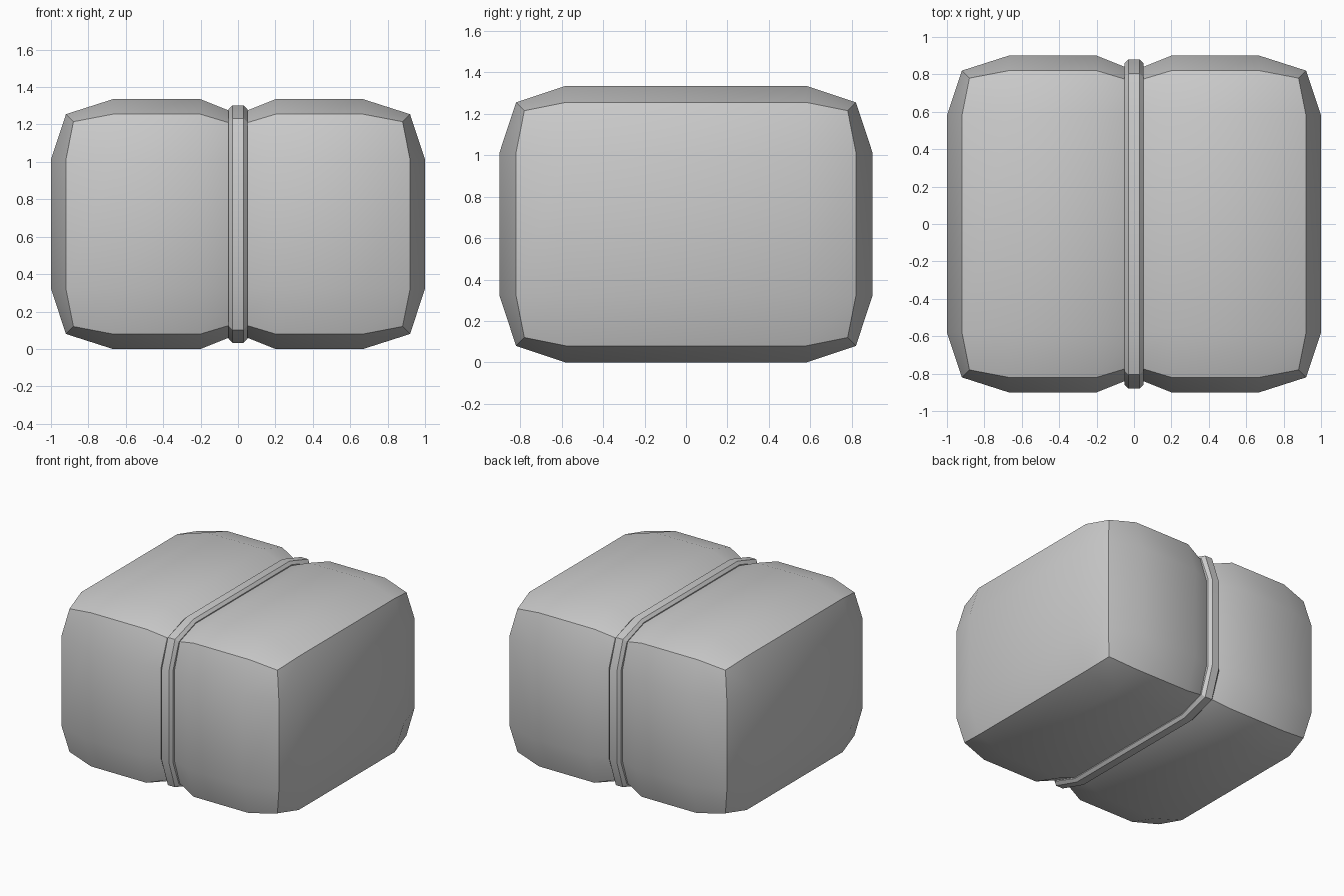
import bpy, bmesh

if "Cube" in bpy.data.objects:
    bpy.data.objects.remove(bpy.data.objects["Cube"])

MID_Z = 0.6675  # centre height


def finish(name, bm):
    bmesh.ops.recalc_face_normals(bm, faces=bm.faces[:])
    mesh = bpy.data.meshes.new(name)
    bm.to_mesh(mesh)
    bm.free()
    obj = bpy.data.objects.new(name, mesh)
    bpy.context.collection.objects.link(obj)
    obj.select_set(True)
    bpy.context.view_layer.objects.active = obj
    bpy.ops.object.shade_smooth_by_angle(angle=0.55)
    obj.select_set(False)
    return obj


# Puffy bundle: surface of a 7 x 4 x 4 lattice, bulged on every face
COUNT = (7, 4, 4)
INNER_X = (0, -0.67, -0.2, 0, 0.2, 0.67, 0)
INNER = (None, 0.58, 0.345)
OUTER = (1.0, 0.9, 0.6675)      # half extents
PULL = (0, 0, 0.08, 0.12)       # inset for face, edge and corner points

bm = bmesh.new()
lattice = {}


def vert(idx):
    if idx not in lattice:
        ends = [i in (0, c - 1) for i, c in zip(idx, COUNT)]
        inset = PULL[sum(ends)]
        pinch = 0.08 if idx[0] == 3 else 0   # squeezed by the strap
        if pinch and sum(ends) == 2:
            pinch = 0.06
        co = []
        for axis in range(3):
            sign = 1 if idx[axis] >= COUNT[axis] / 2 else -1
            if ends[axis]:
                co.append(sign * (OUTER[axis] - inset - pinch))
            elif axis == 0:
                co.append(INNER_X[idx[0]])
            else:
                co.append(sign * INNER[axis])
        lattice[idx] = bm.verts.new((co[0], co[1], co[2] + MID_Z))
    return lattice[idx]


for axis in range(3):
    u, v = [a for a in range(3) if a != axis]
    for end in (0, COUNT[axis] - 1):
        for i in range(COUNT[u] - 1):
            for j in range(COUNT[v] - 1):
                quad = []
                for di, dj in ((0, 0), (1, 0), (1, 1), (0, 1)):
                    idx = [0, 0, 0]
                    idx[axis], idx[u], idx[v] = end, i + di, j + dj
                    quad.append(vert(tuple(idx)))
                bm.faces.new(quad)
finish("bundle", bm)

# Strap: bevelled band around the middle, following the bulged outline
bm = bmesh.new()
section = ((-0.05, -0.1), (-0.05, -0.02), (-0.03, 0),
           (0.03, 0), (0.05, -0.02), (0.05, -0.1))
rings = []
for x, d in section:
    quarter = [(0.88 + d, 0.345), (0.805 + d, 0.565 + d), (0.58, 0.635 + d)]
    outline = (quarter + [(-y, z) for y, z in reversed(quarter)]
               + [(-y, -z) for y, z in quarter]
               + [(y, -z) for y, z in reversed(quarter)])
    rings.append([bm.verts.new((x, y, z + MID_Z)) for y, z in outline])
for r, a in enumerate(rings):
    b = rings[(r + 1) % len(rings)]
    for i in range(len(a)):
        j = (i + 1) % len(a)
        bm.faces.new((a[i], a[j], b[j], b[i]))
finish("strap", bm)
